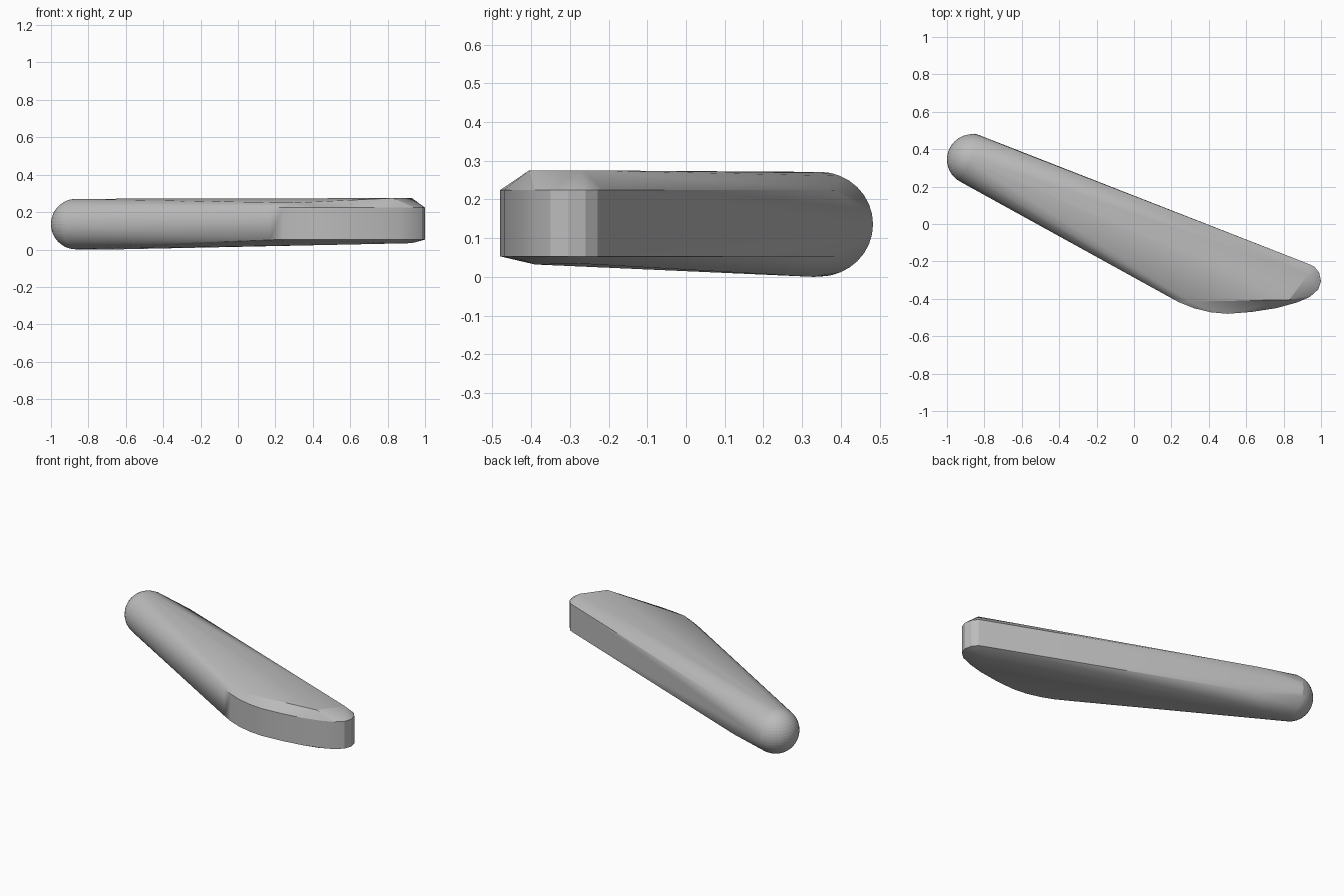
import bpy, bmesh
from math import sin, cos, pi
from mathutils import Vector

cube = bpy.data.objects.get("Cube")
if cube:
    bpy.data.objects.remove(cube, do_unlink=True)

grey = bpy.data.materials.new("light grey")
grey.use_nodes = True
colour = (0.5, 0.5, 0.5, 1)
grey.diffuse_color = colour
grey.node_tree.nodes["Principled BSDF"].inputs["Base Color"].default_value = colour

bm = bmesh.new()

# Round knob at the narrow end
centre, radius = Vector((-0.865, 0.345, 0.136)), 0.135
for v in bmesh.ops.create_uvsphere(bm, u_segments=40, v_segments=24, radius=radius)["verts"]:
    v.co += centre

# Slight rim where the knob meets the straight back edge
for i in range(17):
    a = pi * i / 16
    bm.verts.new((-0.853, centre.y + 0.138 * sin(a), centre.z + 0.135 * cos(a)))

# Upright wall of the broad end, as a curved outline at two heights
outline = [(-0.6, 0.383), (0.93, -0.212), (0.965, -0.228), (0.99, -0.26), (1.0, -0.305),
           (0.985, -0.35), (0.94, -0.39), (0.87, -0.42), (0.76, -0.45), (0.63, -0.47),
           (0.5, -0.48), (0.41, -0.472), (0.32, -0.45), (0.24, -0.418), (0.17, -0.38)]
for z in (0.053, 0.224):
    for x, y in outline:
        bm.verts.new((x, y, z))

# Inset corners of the top and bottom bevels
for x, y, z in [(0.83, -0.405, 0.275), (0.93, -0.27, 0.275), (0.3, -0.415, 0.25),
                (0.83, -0.39, 0.032), (0.93, -0.27, 0.034), (-0.68, 0.33, 0.0)]:
    bm.verts.new((x, y, z))

# Stretch one skin over everything
hull = bmesh.ops.convex_hull(bm, input=bm.verts[:])
loose = set(hull["geom_interior"]) | set(hull["geom_unused"])
bmesh.ops.delete(bm, geom=[g for g in loose if isinstance(g, bmesh.types.BMVert)], context="VERTS")
bmesh.ops.delete(bm, geom=[v for v in bm.verts if not v.link_faces], context="VERTS")
bmesh.ops.recalc_face_normals(bm, faces=bm.faces[:])

mesh = bpy.data.meshes.new("lever_handle")
bm.to_mesh(mesh)
bm.free()
mesh.materials.append(grey)
handle = bpy.data.objects.new("lever_handle", mesh)
bpy.context.collection.objects.link(handle)
bpy.context.view_layer.objects.active = handle
handle.select_set(True)
bpy.ops.object.shade_smooth_by_angle(angle=pi / 9)
